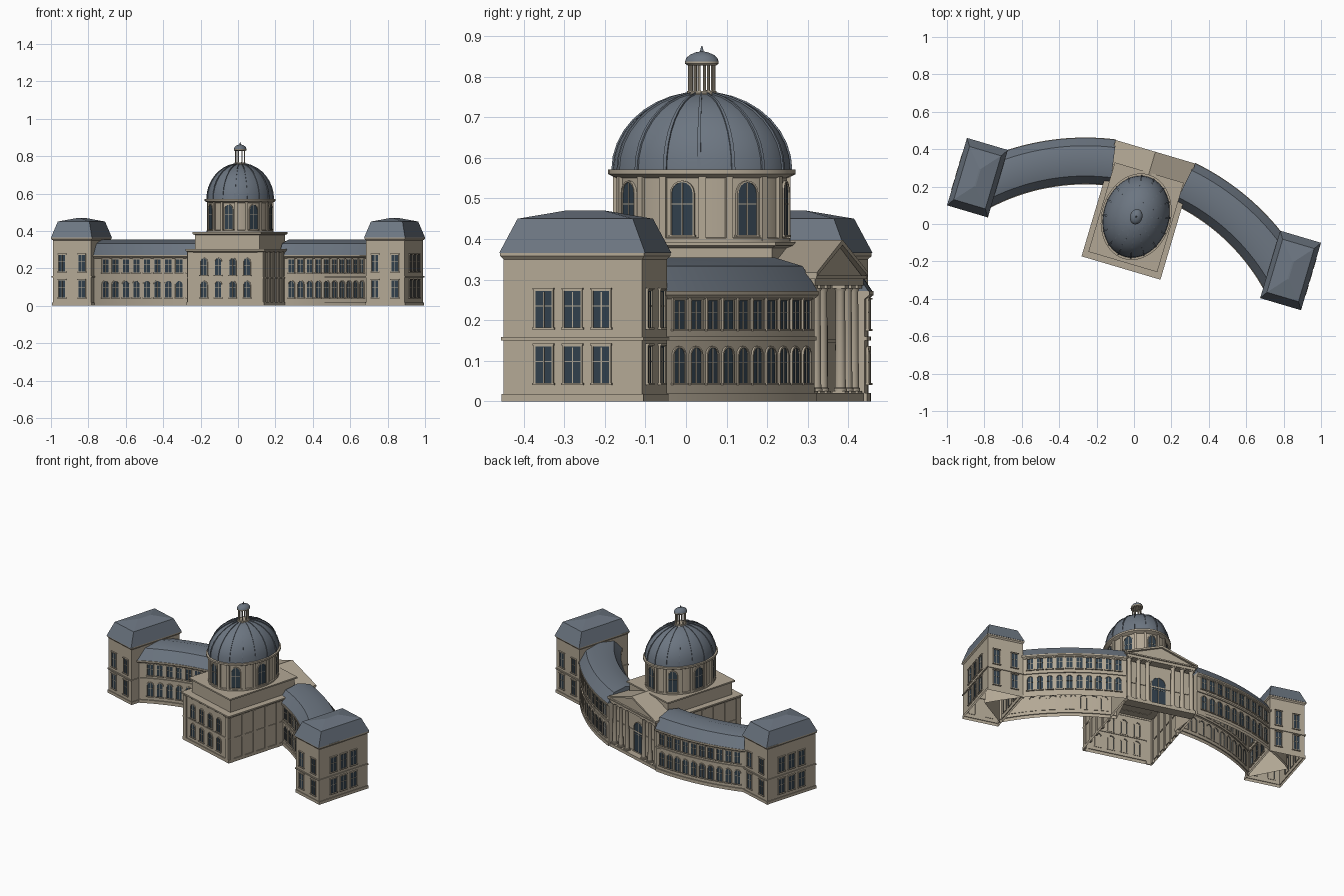
import bpy, bmesh
from math import sin, cos, pi, radians
from mathutils import Matrix, Vector

if "Cube" in bpy.data.objects:
    bpy.data.objects.remove(bpy.data.objects["Cube"])

def material(name, rgb):
    m = bpy.data.materials.new(name)
    m.diffuse_color = (*rgb, 1)
    m.use_nodes = True
    m.node_tree.nodes["Principled BSDF"].inputs["Base Color"].default_value = m.diffuse_color
    return m

STONE = material("stone", (.45, .39, .30))
SLATE = material("slate", (.15, .18, .22))
GLASS = material("glass", (.03, .05, .07))
SITE = Matrix.Translation((.0117, .039, 0)) @ Matrix.Rotation(radians(-16.5), 4, 'Z')
OVAL = Matrix.Diagonal((.788, 1, 1, 1))
I = Matrix.Identity(4)
ARC_C = -.957                                   # centre of the curved wings

def finish(bm, name, mat, smooth=False):
    bmesh.ops.recalc_face_normals(bm, faces=bm.faces)
    me = bpy.data.meshes.new(name)
    bm.to_mesh(me)
    bm.free()
    me.materials.append(mat)
    ob = bpy.data.objects.new(name, me)
    bpy.context.collection.objects.link(ob)
    ob.matrix_world = SITE
    if smooth:
        bpy.ops.object.select_all(action='DESELECT')
        ob.select_set(True)
        bpy.context.view_layer.objects.active = ob
        bpy.ops.object.shade_smooth_by_angle(angle=radians(32))

def skin(bm, rings, M=I, closed=True, cap0=False, cap1=False):
    vs = [[bm.verts.new(M @ Vector(p)) for p in r] for r in rings]
    n = len(vs[0])
    for a, b in zip(vs, vs[1:]):
        for i in range(n if closed else n - 1):
            j = (i + 1) % n
            bm.faces.new((a[i], a[j], b[j], b[i]))
    if cap0: bm.faces.new(vs[0][::-1])
    if cap1: bm.faces.new(vs[-1])

def box(bm, x0, x1, y0, y1, z0, z1, M=I):
    skin(bm, [[(x0, y0, z), (x1, y0, z), (x1, y1, z), (x0, y1, z)] for z in (z0, z1)], M, True, True, True)

def loft(bm, secs, cx=0, cy=0, cap=True):
    skin(bm, [[(cx - a, cy - b, z), (cx + a, cy - b, z), (cx + a, cy + b, z), (cx - a, cy + b, z)]
              for a, b, z in secs], I, True, False, cap)

def revolve(bm, prof, n, M=I, cap=True):
    skin(bm, [[(r * cos(2 * pi * i / n), r * sin(2 * pi * i / n), z) for i in range(n)]
              for r, z in prof], M, True, False, cap)

def sweep(bm, prof, s, t0=.165, t1=.78, n=28):
    ts = [s * (t0 + (t1 - t0) * i / n) for i in range(n + 1)]
    skin(bm, [[(r * sin(t), ARC_C + r * cos(t), z) for r, z in prof] for t in ts], I, False, True, True)

def place(x, y, z, ang):
    """Frame on a wall: local +y points outward, ang turns it from +y."""
    return Matrix.Translation((x, y, z)) @ Matrix.Rotation(ang, 4, 'Z')

glass, trim = bmesh.new(), bmesh.new()

def outline(w, h, arched, g=0):
    a = w / 2 + g
    if arched:
        top = [(a * cos(pi * k / 8), h - w / 2 + a * sin(pi * k / 8)) for k in range(9)]
    else:
        top = [(a, h + g), (-a, h + g)]
    return [(a, 0)] + top + [(-a, 0)]

def window(M, w, h, arched=False):
    inner, outer = outline(w, h, arched), outline(w, h, arched, .004)
    skin(glass, [[(x, y, z) for x, z in inner] for y in (-.003, .0025)], M, True, False, True)
    skin(trim, [[(x, -.003, z) for x, z in outer], [(x, .006, z) for x, z in outer],
                [(x, .006, z) for x, z in inner], [(x, .002, z) for x, z in inner]], M, False)
    box(trim, -w / 2 - .007, w / 2 + .007, -.003, .009, -.005, 0, M)
    box(trim, -.0015, .0015, 0, .0045, 0, h - .002, M)
    box(trim, -w / 2, w / 2, 0, .004, h * .58, h * .58 + .002, M)
    if not arched:
        box(trim, -w / 2 - .006, w / 2 + .006, -.003, .009, h + .003, h + .007, M)

# curved wings
walls, roofs = bmesh.new(), bmesh.new()
face = [(.006, 0), (.006, .02), (0, .02), (0, .15), (.006, .15), (.006, .16), (0, .16),
        (0, .252), (.012, .262), (.012, .272)]
RO, RI = 1.329, 1.102
for s in (-1, 1):
    sweep(walls, [(RO + d, z) for d, z in face] + [(RI - d, z) for d, z in face[::-1]], s)
    sweep(roofs, [(1.338, .272), (1.297, .333), (1.218, .355), (1.135, .333), (1.094, .272)], s)
    for r, a, b, turn in ((RO, .18, .60, 0), (RI, .205, .735, pi)):
        for i in range(10):
            t = s * (a + (b - a) * (i + .5) / 10)
            for z, h, arch in ((.045, .087, True), (.178, .07, False)):
                window(place(r * sin(t), ARC_C + r * cos(t), z, turn - t), .034, h, arch)
# drop the undersides of the wings
bmesh.ops.delete(walls, geom=[f for f in walls.faces if all(v.co.z < .001 for v in f.verts)], context='FACES')
finish(walls, "wing_walls", STONE, True)
finish(roofs, "wing_roofs", SLATE, True)

# end pavilions
walls, roofs = bmesh.new(), bmesh.new()
HW, HD, PY = .107, .178, -.041
for s in (-1, 1):
    cx = s * .873
    prof = [(.004, 0), (.004, .018), (0, .018), (0, .15), (.005, .15), (.005, .158), (0, .158),
            (0, .35), (.007, .358), (.007, .366)]
    loft(walls, [(HW + d, HD + d, z) for d, z in prof], cx, PY)
    loft(roofs, [(.114, .188, .365), (.088, .148, .45), (.004, .05, .47)], cx, PY)
    for z in (.045, .182):
        for f in (-1, 1):
            for k in (-.055, .055):
                window(place(cx + k, PY + f * HD, z, 0 if f > 0 else pi), .036, .09)
            for k in (-.074, 0, .074):
                window(place(cx + f * HW, PY + k, z, -f * pi / 2), .042, .09)
finish(walls, "pavilion_walls", STONE)
finish(roofs, "pavilion_roofs", SLATE)

# central block and attic
bm = bmesh.new()
BW, BF, BB = .21, -.276, .305
cy, hd = (BF + BB) / 2, (BB - BF) / 2
prof = [(.005, 0), (.005, .02), (0, .02), (0, .145), (.004, .145), (.004, .153), (0, .153),
        (0, .285), (.01, .293), (.01, .302)]
loft(bm, [(BW + d, hd + d, z) for d, z in prof], 0, cy)
loft(bm, [(.18, .237, .30), (.18, .237, .378), (.192, .249, .384), (.192, .249, .393)], 0, -.003)
for s in (-1, 1):
    for k in range(5):
        v = BF + .02 + k * .085
        box(bm, s * BW - .006, s * BW + .006, v - .012, v + .012, 0, .286)
    box(bm, s * .195 - .015, s * .195 + .015, BF - .006, BF, 0, .286)
    for u in (.04, .12):
        window(place(s * u, BF, .045, pi), .034, .085, True)
        window(place(s * u, BF, .165, pi), .034, .088, True)
finish(bm, "central_block", STONE)

# rear portico with gable
bm = bmesh.new()
box(bm, -.21, .21, .29, .353, 0, .02)
box(bm, -.21, .21, .29, .353, .285, .306)
box(bm, -.22, .22, .23, .36, .302, .31)
tri = [(-.205, .31), (.205, .31), (0, .385)]
skin(bm, [[(x, y, z) for x, z in tri] for y in (.23, .35)], I, True, True, True)
for s in (-1, 1):
    rake = [(s * .222, .308), (s * .222, .318), (0, .398), (0, .385)]
    skin(bm, [[(x, y, z) for x, z in rake] for y in (.23, .362)], I, True, True, True)
finish(bm, "portico", STONE)
bm = bmesh.new()
for u in (-.192, -.135, -.078, .078, .135, .192):
    M = Matrix.Translation((u, .333, 0))
    box(bm, -.017, .017, -.017, .017, .02, .026, M)
    revolve(bm, [(.016, .026), (.016, .032), (.0135, .034), (.0115, .27), (.015, .278)], 14, M)
    box(bm, -.017, .017, -.017, .017, .278, .286, M)
finish(bm, "portico_columns", STONE, True)
window(place(0, BB, .022, 0), .085, .19, True)

# oval drum
bm = bmesh.new()
revolve(bm, [(.222, .392), (.222, .402), (.213, .404), (.213, .55), (.225, .555), (.235, .56),
             (.235, .571), (.22, .572)], 48, OVAL)
for k in range(8):
    R = OVAL @ Matrix.Rotation(k * pi / 4, 4, 'Z')
    window(R @ place(0, .2125, .41, 0), .054, .13, True)
    for d in (-.235, .235):
        box(bm, -.009, .009, .205, .222, .395, .556, R @ Matrix.Rotation(d, 4, 'Z'))
finish(bm, "drum", STONE, True)

# dome and its ribs
steps = [radians(a) for a in range(0, 81, 10)]
dome = [(.2225 * cos(a), .57 + .19 * sin(a)) for a in steps]
bm = bmesh.new()
revolve(bm, dome, 48, OVAL)
finish(bm, "dome", SLATE, True)
bm = bmesh.new()
for k in range(16):
    R = OVAL @ Matrix.Rotation((k + .5) * pi / 8, 4, 'Z')
    rings = []
    for a, (r, z) in zip(steps, dome):
        w = .0015 + .003 * cos(a)
        dr, dz = .004 * cos(a), .004 * sin(a)
        rings.append([(r - dr, -w, z - dz), (r + dr, -w, z + dz), (r + dr, w, z + dz), (r - dr, w, z - dz)])
    skin(bm, rings, R, True, True, True)
finish(bm, "dome_ribs", SLATE)

# lantern
bm = bmesh.new()
revolve(bm, [(.042, .752), (.042, .758), (.037, .76), (.037, .765)], 24, OVAL)
for k in range(8):
    M = OVAL @ Matrix.Rotation(k * pi / 4, 4, 'Z') @ Matrix.Translation((.031, 0, 0))
    revolve(bm, [(.005, .763), (.004, .768), (.004, .83), (.005, .834)], 8, M)
revolve(bm, [(.036, .828), (.042, .832), (.042, .838)], 24, OVAL)
finish(bm, "lantern", STONE, True)
bm = bmesh.new()
revolve(bm, [(.042, .837), (.039, .846), (.03, .854), (.016, .860), (.005, .862), (.004, .866),
             (.001, .876)], 24, OVAL)
finish(bm, "lantern_cap", SLATE, True)

finish(glass, "window_panes", GLASS)
finish(trim, "window_trim", STONE)
